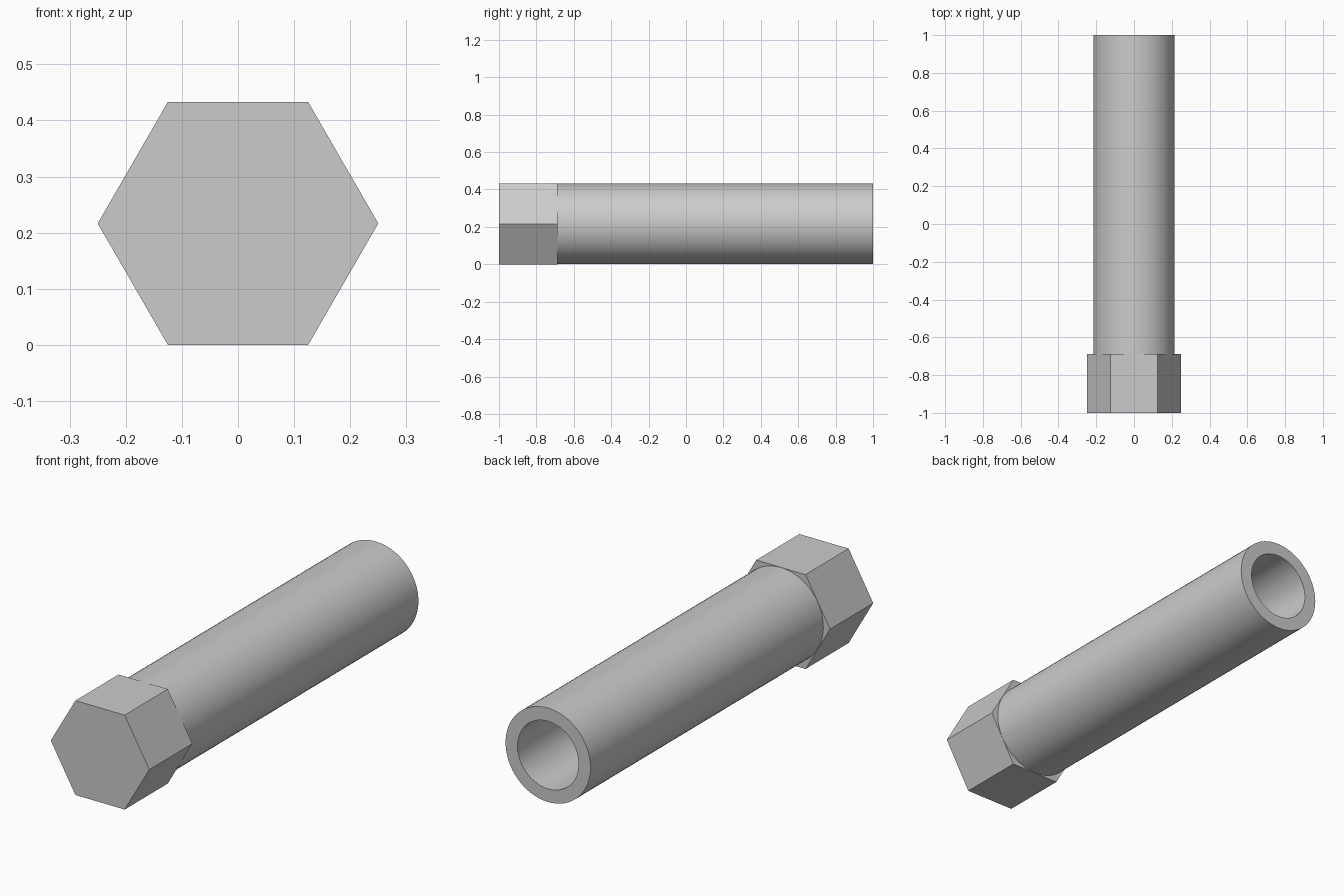
import bpy
import bmesh
from math import pi, radians, sqrt
from mathutils import Vector

HEX_R = 0.25                      # corner radius of the hexagonal head
AXIS_Z = HEX_R * sqrt(3) / 2      # height of the long axis
TUBE_R, BORE_R = 0.2155, 0.155
FRONT, SHOULDER, BACK = -1.0, -0.6875, 1.0

old = bpy.data.objects.get("Cube")
if old:
    bpy.data.objects.remove(old, do_unlink=True)

# Single plain grey material
grey = bpy.data.materials.new("plain_grey")
grey.use_nodes = True
colour = (0.6, 0.6, 0.6, 1.0)
grey.diffuse_color = colour
grey.node_tree.nodes["Principled BSDF"].inputs["Base Color"].default_value = colour


def revolve(name, profile, sides, closed=False):
    """Spin (radius, y) points around the y axis, starting at +x."""
    bm = bmesh.new()
    verts = [bm.verts.new((r, y, 0)) for r, y in profile]
    edges = [bm.edges.new(pair) for pair in zip(verts, verts[1:])]
    if closed:
        edges.append(bm.edges.new((verts[-1], verts[0])))
    bmesh.ops.spin(bm, geom=verts + edges, cent=Vector(), axis=(0, 1, 0),
                   angle=2 * pi, steps=sides)
    bmesh.ops.remove_doubles(bm, verts=bm.verts[:], dist=0.0001)
    if not closed:
        # Merge the end fans into single flat faces
        bmesh.ops.dissolve_limit(bm, angle_limit=radians(1),
                                 verts=bm.verts[:], edges=bm.edges[:])
    bmesh.ops.recalc_face_normals(bm, faces=bm.faces[:])
    mesh = bpy.data.meshes.new(name)
    bm.to_mesh(mesh)
    bm.free()
    mesh.materials.append(grey)
    obj = bpy.data.objects.new(name, mesh)
    obj.location.z = AXIS_Z
    bpy.context.collection.objects.link(obj)
    return obj


# Solid hexagonal head
revolve("hex_head", [(0, FRONT), (HEX_R, FRONT), (HEX_R, SHOULDER), (0, SHOULDER)], 6)

# Hollow round sleeve, its bore ending at the head
sleeve = revolve("hollow_sleeve", [(TUBE_R, SHOULDER), (TUBE_R, BACK),
                                   (BORE_R, BACK), (BORE_R, SHOULDER)], 64, closed=True)
bpy.ops.object.select_all(action="DESELECT")
sleeve.select_set(True)
bpy.context.view_layer.objects.active = sleeve
bpy.ops.object.shade_smooth_by_angle(angle=radians(30))
